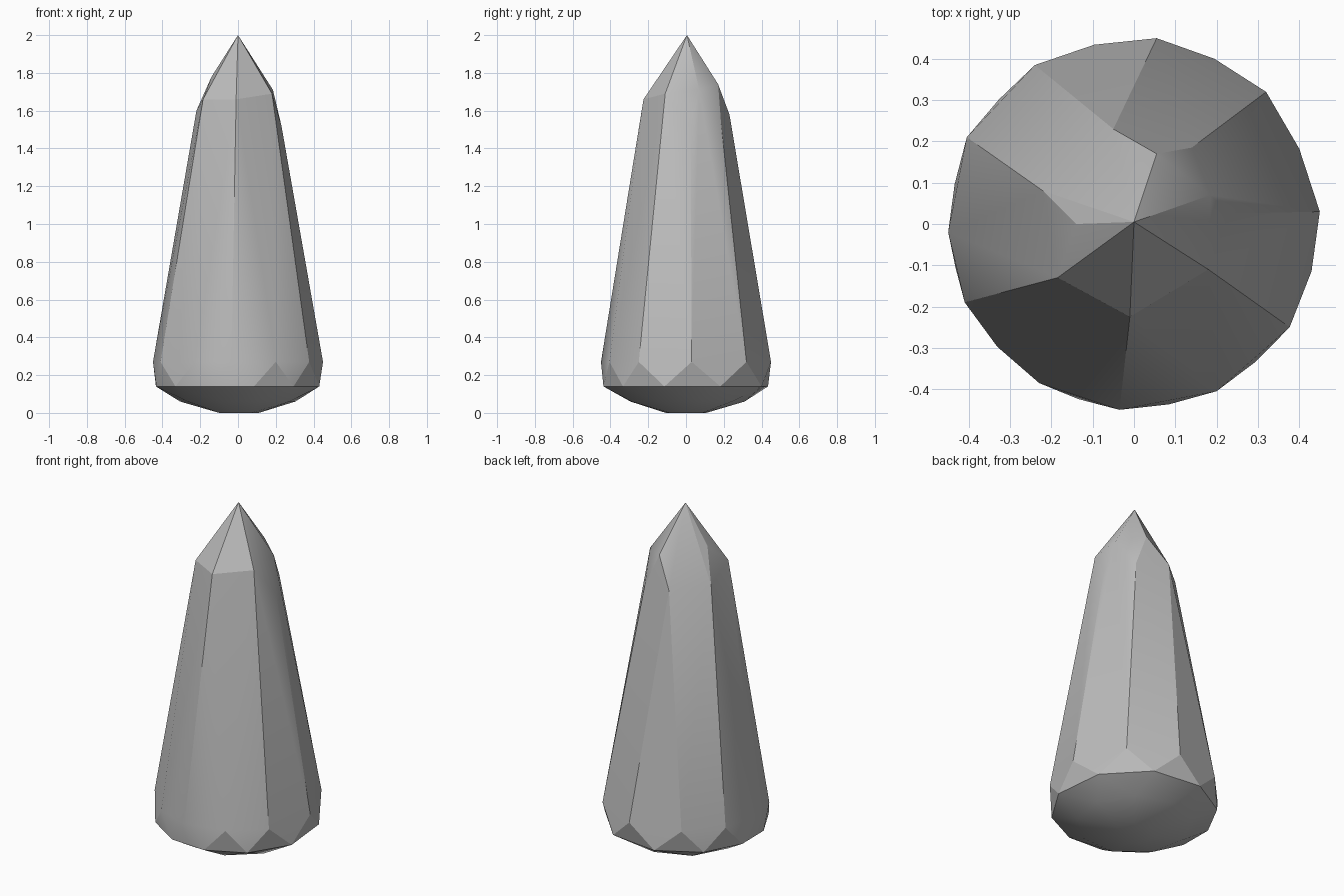
import bpy
import bmesh
import math
from mathutils import Vector

default_cube = bpy.data.objects.get("Cube")
if default_cube:
    bpy.data.objects.remove(default_cube, do_unlink=True)


def make_material(name, colour):
    material = bpy.data.materials.new(name)
    material.use_nodes = True
    material.diffuse_color = colour
    shader = material.node_tree.nodes["Principled BSDF"]
    shader.inputs["Base Color"].default_value = colour
    shader.inputs["Roughness"].default_value = 0.6
    return material


def ring(radius, height, count, phase=0.0):
    """Regular ring of points around the vertical axis."""
    angles = [phase + math.tau * i / count for i in range(count)]
    return [Vector((radius * math.cos(a), radius * math.sin(a), height)) for a in angles]


# Widest girdle of the crystal, in hundredths
girdle_plan = [(45, 3), (32, 32), (5.5, 45), (-24, 38.5), (-40.5, 21), (-45, -2),
               (-41, -19), (-23, -38.5), (-3.5, -45), (20, -40.5), (37.7, -25)]
girdle = [Vector((x, y, 27)) / 100 for x, y in girdle_plan]

# Lower girdle, with corners halfway between those above
lower_girdle = []
for start, end in zip(girdle, girdle[1:] + girdle[:1]):
    middle = (start + end) / 2
    flat = Vector((middle.x, middle.y, 0))
    corner = flat.normalized() * min(flat.length * 1.04, 0.445)
    lower_girdle.append(corner + Vector((0, 0, 0.14)))

# Uneven shoulder where the shaft meets the point, in hundredths
shoulder_plan = [(18.5, 7, 171), (23, 2.5, 152), (14, 18.5, 154), (5.5, 17, 174),
                 (-5, 23, 158), (-22, 8, 160), (-14, 0, 178), (-18.5, -13, 166),
                 (-1, -22.5, 166), (18, -11, 169)]
shoulder = [Vector(point) / 100 for point in shoulder_plan]
tip = [Vector((0, 0.005, 2))]

# Rounded underside
underside = ring(0.31, 0.06, 9, 0.2) + ring(0.11, 0, 7)

# Wrap all corners in one faceted skin
bm = bmesh.new()
for point in girdle + lower_girdle + shoulder + tip + underside:
    bm.verts.new(point)
hull = bmesh.ops.convex_hull(bm, input=bm.verts[:])
loose = {v for v in hull["geom_interior"] + hull["geom_unused"]
         if isinstance(v, bmesh.types.BMVert) and v.is_valid}
bmesh.ops.delete(bm, geom=list(loose), context="VERTS")
bmesh.ops.recalc_face_normals(bm, faces=bm.faces[:])

mesh = bpy.data.meshes.new("crystal")
bm.to_mesh(mesh)
bm.free()
crystal = bpy.data.objects.new("crystal", mesh)
bpy.context.collection.objects.link(crystal)
mesh.materials.append(make_material("stone grey", (0.5, 0.5, 0.5, 1)))

# Soften shallow facets and keep the strong edges crisp
bpy.context.view_layer.objects.active = crystal
crystal.select_set(True)
bpy.ops.object.shade_smooth_by_angle(angle=math.radians(20))
